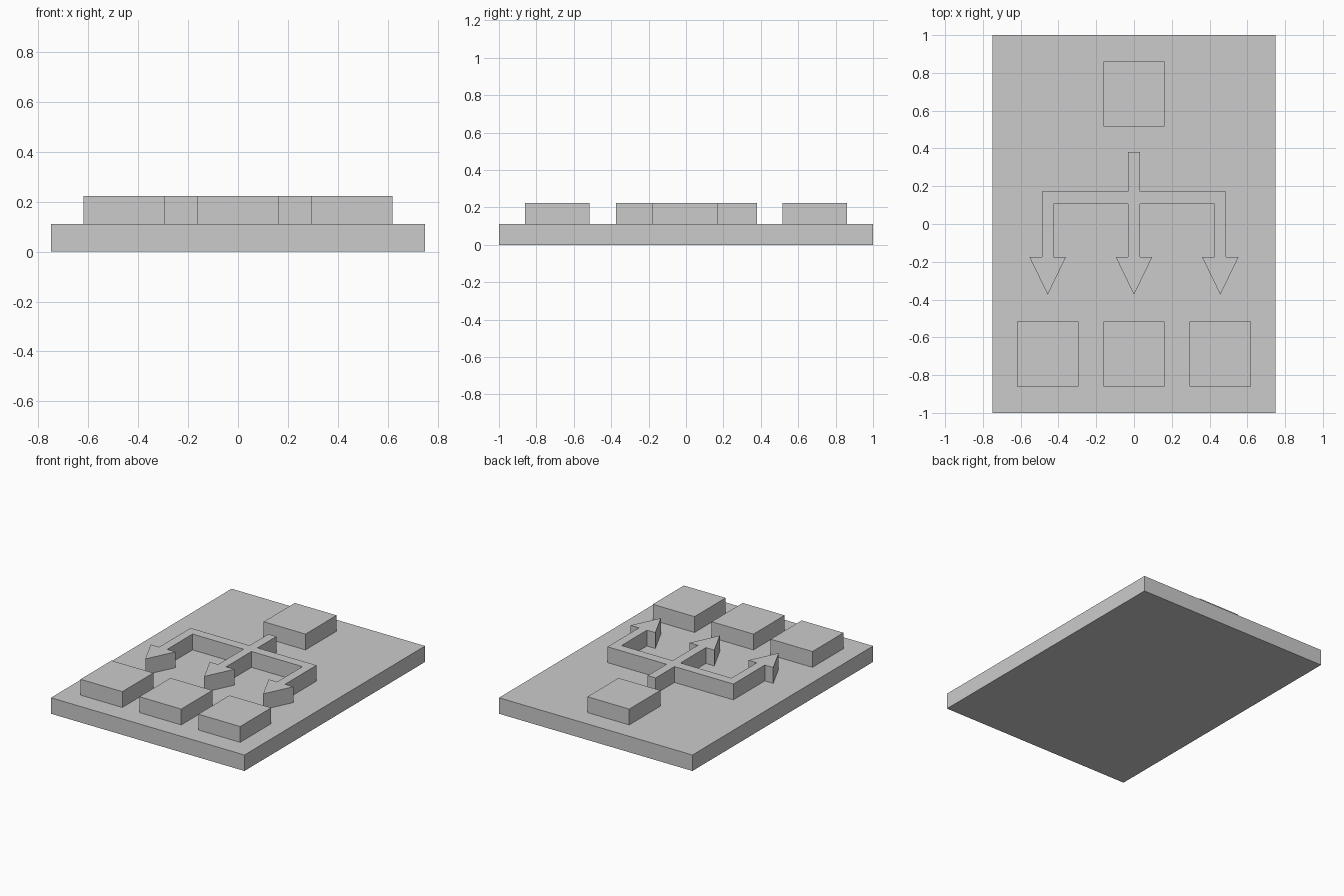
import bpy
import bmesh

if "Cube" in bpy.data.objects:
    bpy.data.objects.remove(bpy.data.objects["Cube"])

BASE_TOP, TOP = 0.112, 0.223


def prism(name, outline, z0, z1):
    """Extrude a closed counter-clockwise xy outline from z0 to z1."""
    bm = bmesh.new()
    face = bm.faces.new([bm.verts.new((x, y, z0)) for x, y in outline])
    ext = bmesh.ops.extrude_face_region(bm, geom=[face], use_keep_orig=True)
    verts = [v for v in ext["geom"] if isinstance(v, bmesh.types.BMVert)]
    bmesh.ops.translate(bm, verts=verts, vec=(0, 0, z1 - z0))
    bmesh.ops.recalc_face_normals(bm, faces=bm.faces)
    mesh = bpy.data.meshes.new(name)
    bm.to_mesh(mesh)
    bm.free()
    obj = bpy.data.objects.new(name, mesh)
    bpy.context.collection.objects.link(obj)
    return obj


def block(name, cx, cy, hx, hy, z0, z1):
    return prism(name, [(cx - hx, cy - hy), (cx + hx, cy - hy),
                        (cx + hx, cy + hy), (cx - hx, cy + hy)], z0, z1)


# Base plate
block("base_plate", 0, 0, 0.75, 1.0, 0, BASE_TOP)

# One source block at the back, three target blocks at the front
SPACING = 0.457
block("source_block", 0, 0.688, 0.162, 0.172, BASE_TOP, TOP)
for side, i in (("left", -1), ("middle", 0), ("right", 1)):
    block("target_block_" + side, i * SPACING, -0.688, 0.162, 0.172, BASE_TOP, TOP)

# Three-way branching arrow: right half of the outline, mirrored in x
STEM, HEAD = 0.031, 0.096
BAR_FRONT, BAR_BACK = 0.105, 0.172
HEAD_Y, TIP_Y, STEM_END = -0.176, -0.374, 0.38
half = [
    (HEAD, HEAD_Y), (STEM, HEAD_Y), (STEM, BAR_FRONT),
    (SPACING - STEM, BAR_FRONT), (SPACING - STEM, HEAD_Y),
    (SPACING - HEAD, HEAD_Y), (SPACING, TIP_Y), (SPACING + HEAD, HEAD_Y),
    (SPACING + STEM, HEAD_Y), (SPACING + STEM, BAR_BACK),
    (STEM, BAR_BACK), (STEM, STEM_END),
]
outline = [(0, TIP_Y)] + half + [(-x, y) for x, y in reversed(half)]
prism("branching_arrow", outline, BASE_TOP, TOP)
